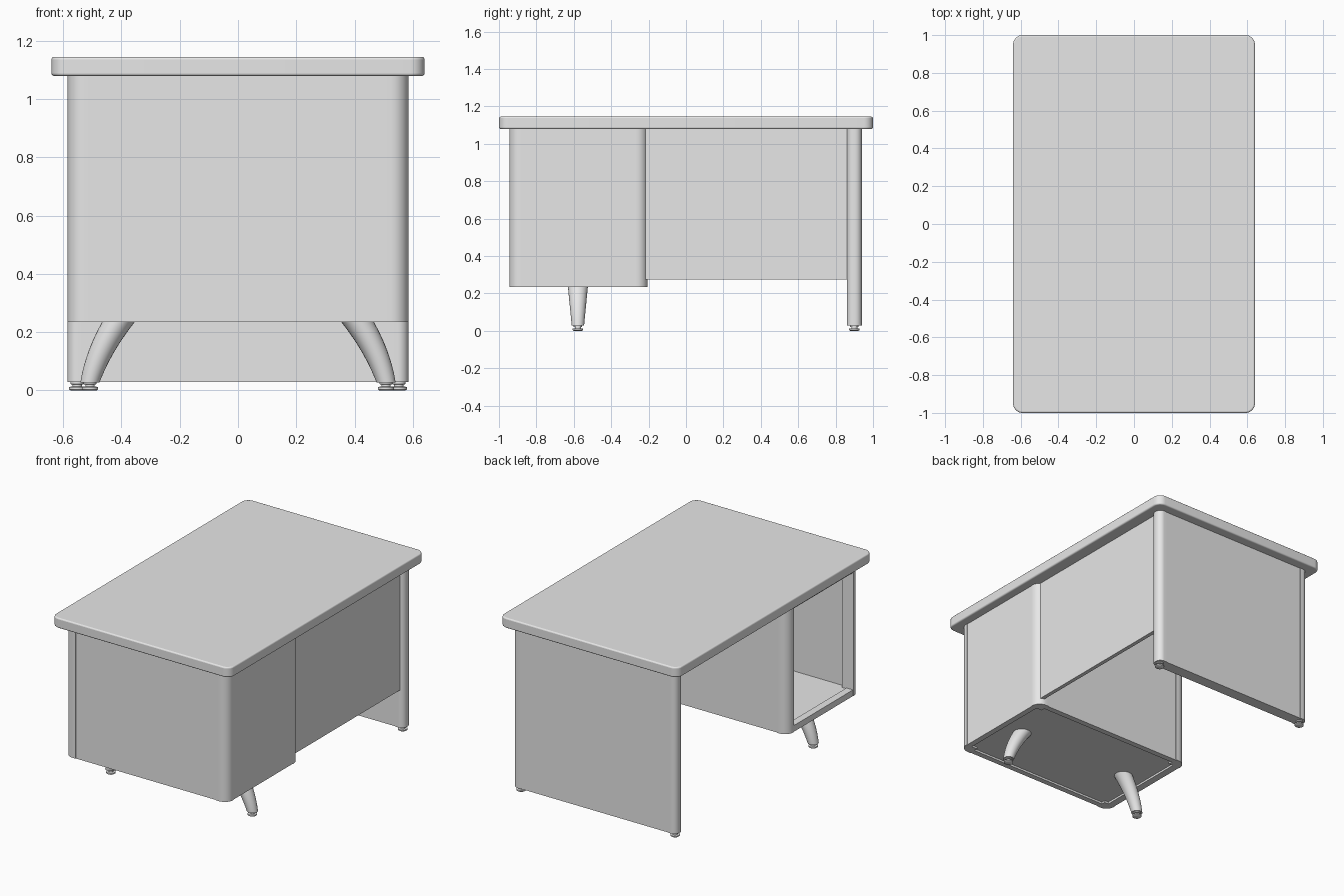
import bpy, bmesh, math
from mathutils import Vector

cube = bpy.data.objects.get("Cube")
if cube:
    bpy.data.objects.remove(cube, do_unlink=True)

grey = bpy.data.materials.new("light_grey")
grey.use_nodes = True
COLOUR = (0.8, 0.8, 0.8, 1)
grey.diffuse_color = COLOUR
grey.node_tree.nodes["Principled BSDF"].inputs["Base Color"].default_value = COLOUR
parts = []


def finish(name, bm):
    bmesh.ops.recalc_face_normals(bm, faces=bm.faces)
    mesh = bpy.data.meshes.new(name)
    bm.to_mesh(mesh)
    bm.free()
    mesh.materials.append(grey)
    obj = bpy.data.objects.new(name, mesh)
    bpy.context.collection.objects.link(obj)
    parts.append(obj)
    return obj


def loft(name, rings):
    """Join closed rings of points, capping both ends."""
    bm = bmesh.new()
    rows = [[bm.verts.new(p) for p in ring] for ring in rings]
    n = len(rows[0])
    for a, b in zip(rows, rows[1:]):
        for i in range(n):
            j = (i + 1) % n
            bm.faces.new((a[i], a[j], b[j], b[i]))
    bm.faces.new(rows[0])
    bm.faces.new(rows[-1])
    return finish(name, bm)


def rounded_box(name, x, y, z, radii=(0, 0, 0, 0), steps=8):
    """Box with its own radius on each upright edge: (+x+y, -x+y, -x-y, +x-y)."""
    outline = []
    corners = ((1, 1), (-1, 1), (-1, -1), (1, -1))
    for k, ((sx, sy), r) in enumerate(zip(corners, radii)):
        cx = (x[1] - r) if sx > 0 else (x[0] + r)
        cy = (y[1] - r) if sy > 0 else (y[0] + r)
        for i in range(steps + 1 if r else 1):
            a = (k + i / steps) * math.pi / 2
            outline.append((cx + r * math.cos(a), cy + r * math.sin(a)))
    return loft(name, [[(px, py, h) for px, py in outline] for h in z])


def span(side, outer, width):
    """Interval of given width ending at side * outer."""
    return tuple(sorted((side * outer, side * (outer - width))))


def foot(name, x, y):
    profile = ((0.022, 0), (0.028, 0.004), (0.028, 0.012),
               (0.016, 0.014), (0.016, 0.02), (0.023, 0.022), (0.023, 0.034))
    rings = [[(x + r * math.cos(t * math.pi / 10), y + r * math.sin(t * math.pi / 10), z)
              for t in range(20)] for r, z in profile]
    loft(name, rings)


TOP, BASE = 1.08, 0.235
HALF = 0.585
FRONT, REAR = -0.945, -0.205

# Desktop with rounded corners and softened edges
top = rounded_box("desktop", (-0.64, 0.64), (-1, 1), (TOP, 1.145), (0.05,) * 4)
bevel = top.modifiers.new("soft_edge", "BEVEL")
bevel.width = 0.008
bevel.segments = 3
bevel.limit_method = "ANGLE"
bevel.angle_limit = math.radians(50)

# Pedestal corner posts
for sx, side in ((1, "left"), (-1, "right")):
    for sy, end in ((1, "rear"), (-1, "front")):
        y = (REAR - 0.065, REAR) if sy > 0 else (FRONT, FRONT + 0.065)
        radii = [0.06 if c == (sx, sy) else 0
                 for c in ((1, 1), (-1, 1), (-1, -1), (1, -1))]
        rounded_box(f"pedestal_post_{end}_{side}", span(sx, HALF, 0.08), y,
                    (BASE, TOP), radii)

# Pedestal walls, closed on three sides
inner = HALF - 0.08
rounded_box("pedestal_front_panel", (-inner, inner), (FRONT + 0.004, FRONT + 0.04), (BASE, TOP))
rounded_box("pedestal_rear_panel", (-inner, inner), (REAR - 0.04, REAR - 0.004), (BASE, TOP))
rounded_box("pedestal_left_panel", (HALF - 0.04, HALF - 0.003),
            (FRONT + 0.065, REAR - 0.065), (BASE, TOP))

# Open side rails, cavity floor and recessed underside
for name, z in (("lower_rail", (BASE, 0.275)), ("upper_rail", (1.035, TOP))):
    rounded_box(name, (-HALF + 0.003, -HALF + 0.05), (FRONT + 0.065, REAR - 0.065), z)
rounded_box("pedestal_floor", (-HALF + 0.04, HALF - 0.03),
            (FRONT + 0.03, REAR - 0.03), (0.248, 0.27))

# End panel with rounded posts
for sx, side in ((1, "left"), (-1, "right")):
    radii = [0.036 if s == sx else 0 for s in (1, -1, -1, 1)]
    rounded_box(f"end_post_{side}", span(sx, HALF, 0.055), (0.86, 0.94), (0.03, TOP), radii)
    foot(f"end_foot_{side}", sx * 0.552, 0.9)
rounded_box("end_panel", (-0.53, 0.53), (0.863, 0.937), (0.03, TOP))

# Modesty panel along the left side
rounded_box("modesty_panel", (0.535, 0.56), (REAR - 0.02, 0.87), (0.275, TOP))

# Curved splayed legs under the pedestal
LEG_Y = -0.578
for sx, side in ((1, "left"), (-1, "right")):
    rings = []
    for i in range(13):
        t = i / 12                      # 0 at the foot, 1 inside the pedestal
        z = 0.028 + 0.225 * t
        centre = 0.508 - 0.06 * t - 0.05 * t * t
        rx = 0.033 + 0.025 * t
        ry = 0.033 + 0.022 * t
        rings.append([(sx * (centre + rx * math.cos(k * math.pi / 12)),
                       LEG_Y + ry * math.sin(k * math.pi / 12), z) for k in range(24)])
    loft(f"pedestal_leg_{side}", rings)
    foot(f"pedestal_foot_{side}", sx * 0.508, LEG_Y)

# Smooth the curves, keep the edges crisp
bpy.ops.object.select_all(action="DESELECT")
for obj in parts:
    obj.select_set(True)
bpy.context.view_layer.objects.active = parts[0]
bpy.ops.object.shade_smooth_by_angle(angle=math.radians(35))
